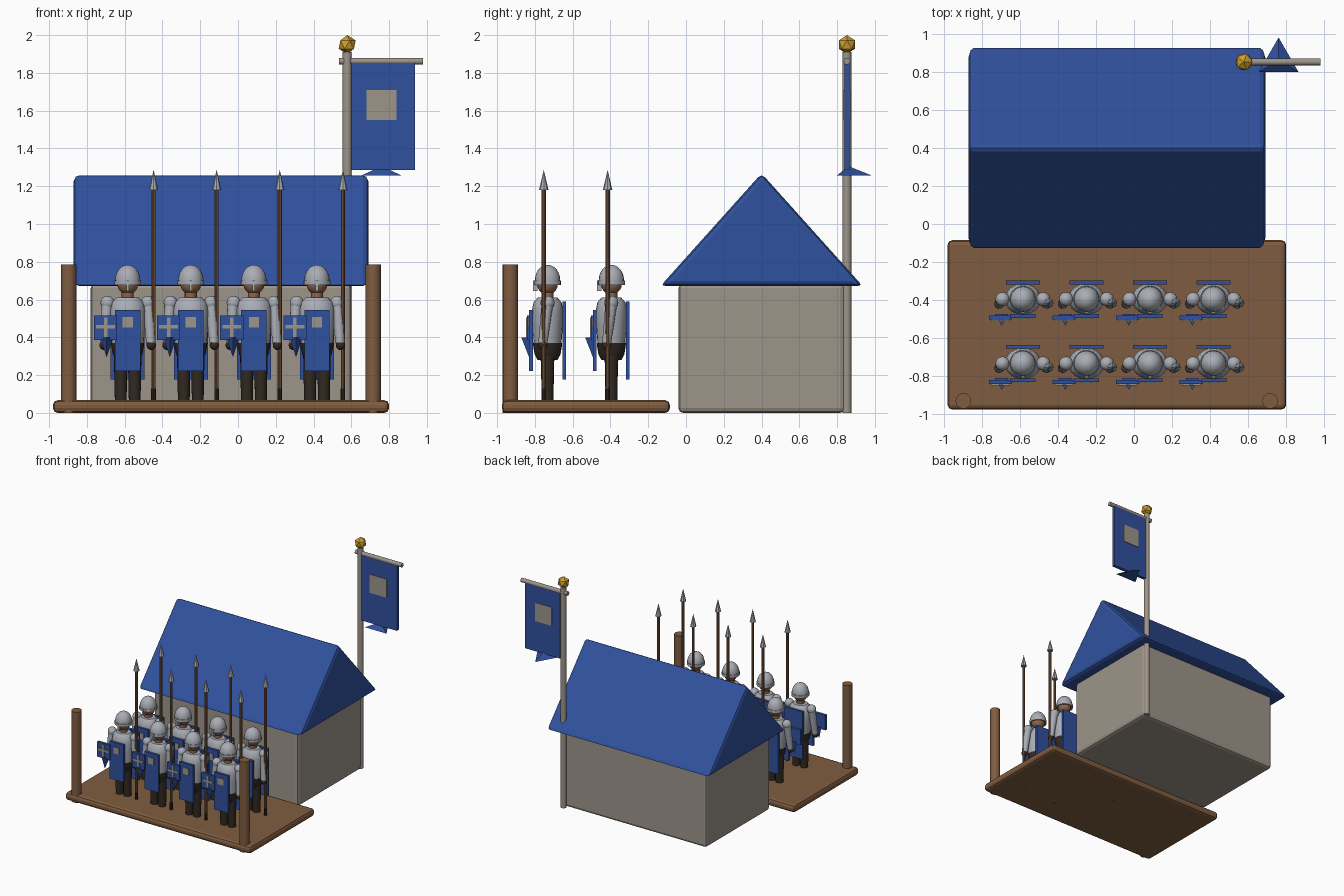
import bpy, bmesh, math
from mathutils import Vector, Matrix

if "Cube" in bpy.data.objects:
    bpy.data.objects.remove(bpy.data.objects["Cube"])


def material(name, rgb):
    m = bpy.data.materials.new(name)
    m.diffuse_color = (*rgb, 1)
    m.use_nodes = True
    m.node_tree.nodes["Principled BSDF"].inputs["Base Color"].default_value = m.diffuse_color
    return m


BLUE = material("blue", (0.03, 0.083, 0.345))
STONE = material("stone", (0.34, 0.30, 0.255))
WOOD = material("wood", (0.215, 0.108, 0.052))
STEEL = material("steel", (0.40, 0.42, 0.46))
DARK = material("dark_leather", (0.032, 0.022, 0.015))
SKIN = material("skin", (0.28, 0.13, 0.065))
GOLD = material("gold", (0.62, 0.35, 0.03))


def finish(name, bm, mat, smooth=True):
    bmesh.ops.recalc_face_normals(bm, faces=bm.faces)
    me = bpy.data.meshes.new(name)
    bm.to_mesh(me)
    bm.free()
    me.materials.append(mat)
    ob = bpy.data.objects.new(name, me)
    bpy.context.collection.objects.link(ob)
    if smooth:
        bpy.ops.object.select_all(action='DESELECT')
        ob.select_set(True)
        bpy.context.view_layer.objects.active = ob
        bpy.ops.object.shade_smooth_by_angle(angle=math.radians(35))
    return ob


def bevel(bm, width, segments=2):
    bmesh.ops.bevel(bm, geom=bm.edges[:], offset=width, segments=segments,
                    profile=0.5, affect='EDGES', clamp_overlap=True)


def box(name, lo, hi, mat, bev=0):
    bm = bmesh.new()
    lo, hi = Vector(lo), Vector(hi)
    bmesh.ops.create_cube(bm, size=1, matrix=Matrix.Translation((lo + hi) / 2)
                          @ Matrix.Diagonal((*(hi - lo), 1)))
    if bev:
        bevel(bm, bev)
    return finish(name, bm, mat, False)


def rod(name, a, b, r1, mat, r2=None, n=16):
    """Cylinder or cone from a to b."""
    bm = bmesh.new()
    a, b = Vector(a), Vector(b)
    d = b - a
    rot = d.to_track_quat('Z', 'Y').to_matrix().to_4x4()
    bmesh.ops.create_cone(bm, cap_ends=True, segments=n, radius1=r1,
                          radius2=r1 if r2 is None else r2, depth=d.length,
                          matrix=Matrix.Translation((a + b) / 2) @ rot)
    return finish(name, bm, mat, n > 4)


def ball(name, c, r, mat, scale=(1, 1, 1)):
    bm = bmesh.new()
    bmesh.ops.create_uvsphere(bm, u_segments=16, v_segments=10, radius=r,
                              matrix=Matrix.Translation(c) @ Matrix.Diagonal((*scale, 1)))
    return finish(name, bm, mat)


def lathe(name, profile, mat, ysc=1.0, n=20):
    bm = bmesh.new()
    vs = [bm.verts.new((r, 0, z)) for r, z in profile]
    es = [bm.edges.new(p) for p in zip(vs, vs[1:])]
    bmesh.ops.spin(bm, geom=vs + es, cent=(0, 0, 0), axis=(0, 0, 1),
                   angle=2 * math.pi, steps=n)
    bmesh.ops.remove_doubles(bm, verts=bm.verts, dist=1e-4)
    bmesh.ops.scale(bm, vec=(1, ysc, 1), verts=bm.verts)
    return finish(name, bm, mat)


def tri_cone(name, c, r, z_base, z_tip, mat, direction):
    """Three-sided cone with one base corner towards +y or -y."""
    bm = bmesh.new()
    base = [bm.verts.new((c[0] + r * math.sin(k * math.tau / 3),
                          c[1] + direction * r * math.cos(k * math.tau / 3), z_base))
            for k in range(3)]
    tip = bm.verts.new((c[0], c[1], z_tip))
    bm.faces.new(base)
    for k in range(3):
        bm.faces.new((base[k], base[(k + 1) % 3], tip))
    return finish(name, bm, mat, False)


# Parade platform and posts
box("platform", (-0.98, -0.975, 0), (0.80, -0.085, 0.067), WOOD, 0.025)
for side, x in (("left", -0.897), ("right", 0.715)):
    rod(side + "_post", (x, -0.93, 0), (x, -0.93, 0.785), 0.041, WOOD)

# Barracks walls and bevelled gable roof
box("walls", (-0.78, -0.04, 0), (0.60, 0.84, 0.685), STONE, 0.025)
bm = bmesh.new()
tri = [bm.verts.new((-0.87, y, z)) for y, z in ((-0.135, 0.672), (0.935, 0.672), (0.4, 1.268))]
face = bm.faces.new(tri)
ext = bmesh.ops.extrude_face_region(bm, geom=[face])
bmesh.ops.translate(bm, vec=(1.56, 0, 0),
                    verts=[v for v in ext["geom"] if isinstance(v, bmesh.types.BMVert)])
bmesh.ops.recalc_face_normals(bm, faces=bm.faces)
bevel(bm, 0.027)
finish("roof", bm, BLUE, False)

# Banner on its pole
PX, PY = 0.578, 0.852
rod("banner_pole", (PX, PY, 0), (PX, PY, 1.91), 0.024, STONE)
rod("banner_crossbar", (0.535, PY, 1.862), (0.98, PY, 1.862), 0.018, STONE, n=12)
bm = bmesh.new()
bmesh.ops.create_icosphere(bm, subdivisions=1, radius=0.05,
                           matrix=Matrix.Translation((PX, PY, 1.95)))
finish("pole_finial", bm, GOLD, False)
box("banner_cloth", (0.60, PY - 0.014, 1.287), (0.937, PY + 0.014, 1.855), BLUE)
for side, s in (("front", -1), ("back", 1)):
    y0, y1 = sorted((PY + s * 0.013, PY + s * 0.019))
    box("banner_patch_" + side, (0.68, y0, 1.55), (0.84, y1, 1.71), STONE)
tri_cone("banner_tail", (0.76, 0.86), 0.12, 1.258, 1.306, BLUE, 1)

# One soldier, built around the origin
parts = []
add = parts.append
for side, s in (("left", -1), ("right", 1)):
    add(rod(side + "_leg", (s * 0.037, 0, 0.06), (s * 0.037, 0, 0.31), 0.031, DARK, 0.036))
    add(ball(side + "_shoulder", (s * 0.107, 0, 0.583), 0.037, STEEL))
    add(rod(side + "_arm", (s * 0.109, 0, 0.585), (s * 0.122, -0.025, 0.37), 0.031, STEEL, 0.024))
    add(ball(side + "_glove", (s * 0.125, -0.025, 0.358), 0.025, DARK))
add(lathe("hips", [(0, 0.275), (0.06, 0.28), (0.078, 0.31), (0.085, 0.345), (0.088, 0.37),
                   (0, 0.37)], DARK, 0.88))
add(lathe("mail_torso", [(0, 0.36), (0.084, 0.36), (0.093, 0.46), (0.095, 0.54), (0.086, 0.585),
                         (0.06, 0.61), (0, 0.615)], STEEL, 0.87))
add(rod("neck", (0, 0, 0.59), (0, 0, 0.67), 0.032, SKIN))
add(ball("head", (0, 0, 0.682), 0.055, SKIN))
# Helmet with rim and nose guard
dome = [(0.067 * math.cos(a), 0.702 + 0.082 * math.sin(a))
        for a in (k * math.pi / 12 for k in range(6))] + [(0, 0.784)]
add(lathe("helmet", [(0, 0.69), (0.067, 0.69)] + dome, STEEL))
add(lathe("helmet_rim", [(0.06, 0.678), (0.071, 0.678), (0.071, 0.702), (0.06, 0.702)], STEEL))
add(box("nose_guard", (-0.007, -0.076, 0.645), (0.007, -0.052, 0.70), STEEL))
# Tabard and cape
add(box("tabard", (-0.067, -0.098, 0.222), (0.067, -0.078, 0.545), BLUE))
add(box("tabard_patch", (-0.027, -0.103, 0.452), (0.027, -0.097, 0.508), STONE))
add(box("cape", (-0.09, 0.078, 0.178), (0.09, 0.097, 0.59), BLUE))
# Shield with pointed foot and cross
SX = -0.117
add(box("shield", (SX - 0.061, -0.108, 0.385), (SX + 0.061, -0.086, 0.515), BLUE))
add(tri_cone("shield_point", (SX + 0.006, -0.098), 0.041, 0.40, 0.295, BLUE, -1))
add(box("shield_cross_upright", (SX - 0.009, -0.114, 0.395), (SX + 0.009, -0.107, 0.505), STONE))
add(box("shield_cross_bar", (SX - 0.05, -0.1145, 0.446), (SX + 0.05, -0.107, 0.464), STONE))
# Spear
H = (0.137, -0.02)
add(rod("spear_shaft", (*H, 0.0), (*H, 1.2), 0.0115, WOOD, n=10))
add(rod("spear_butt", (*H, -0.0), (*H, 0.13), 0.013, DARK, n=10))
add(rod("spear_head", (*H, 1.18), (*H, 1.287), 0.025, STEEL, 0, n=8))

# Two ranks of four
for row, y in enumerate((-0.733, -0.395)):
    for col in range(4):
        for p in parts:
            q = p if row == col == 0 else p.copy()
            if q is not p:
                bpy.context.collection.objects.link(q)
            q.location = (-0.584 + 0.334 * col, y, 0)
